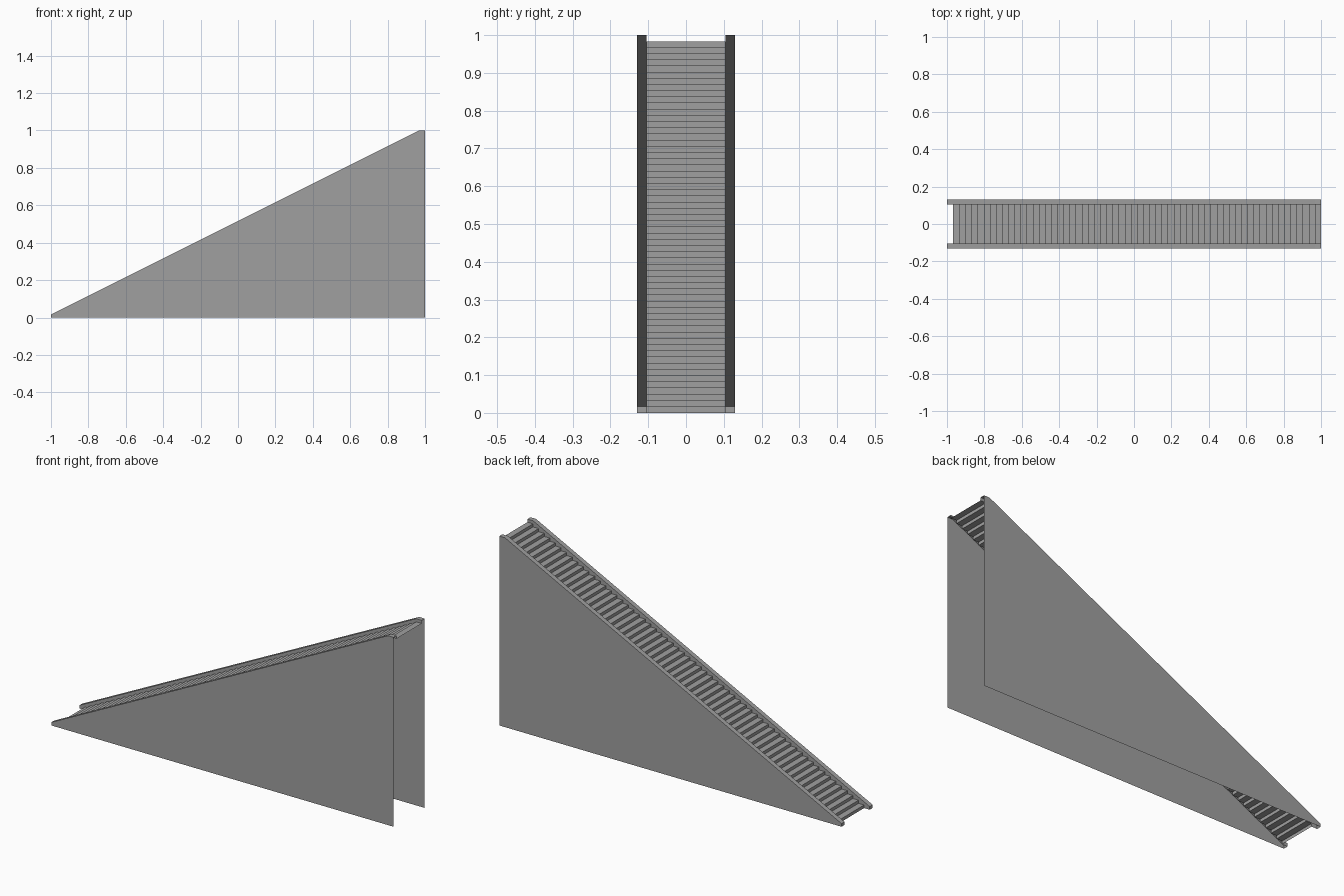
import bpy
import bmesh

cube = bpy.data.objects.get("Cube")
if cube:
    bpy.data.objects.remove(cube, do_unlink=True)

STEPS = 60
RISE = 1 / (STEPS + 1)
RUN = 2 * RISE
OUTER, INNER = 0.13, 0.105

grey = bpy.data.materials.new("plain grey")
grey.use_nodes = True
COLOUR = (0.35, 0.35, 0.35, 1)
grey.diffuse_color = COLOUR
grey.node_tree.nodes["Principled BSDF"].inputs["Base Color"].default_value = COLOUR


def make_object(name, faces):
    """Build an object of thin sheets from a list of corner loops."""
    bm = bmesh.new()
    for corners in faces:
        bm.faces.new([bm.verts.new(c) for c in corners])
    bmesh.ops.remove_doubles(bm, verts=bm.verts, dist=0.0001)
    mesh = bpy.data.meshes.new(name)
    bm.to_mesh(mesh)
    bm.free()
    mesh.materials.append(grey)
    obj = bpy.data.objects.new(name, mesh)
    bpy.context.collection.objects.link(obj)
    return obj


def strip(path, y0, y1):
    """Sweep an x-z path across the width from y0 to y1."""
    return [[(a[0], y0, a[1]), (a[0], y1, a[1]), (b[0], y1, b[1]), (b[0], y0, b[1])]
            for a, b in zip(path, path[1:])]


def step_x(k):
    return -1 + k * RUN


def rail_z(k):
    return min((k + 1) * RISE, 1)


# Open-backed flight of treads and risers
flight = []
for k in range(1, STEPS + 1):
    flight += [(step_x(k), (k - 1) * RISE), (step_x(k), k * RISE)]
flight.append((1, STEPS * RISE))
make_object("stair_flight", strip(flight, INNER, -INNER))

# Outline shared by the rail caps and side panels
cap = [(-1, 0), (-1, RISE), (1 - RUN, 1), (1, 1)]

for side, s in (("left_side", -1), ("right_side", 1)):
    # Outer panel down to the ground
    panel = [(x, s * OUTER, z) for x, z in cap + [(1, 0)]]
    if s > 0:
        panel.reverse()
    panel = panel[::-1]
    make_object(side + "_panel", [panel])

    # Sloping cap with its short upright front end
    low, high = sorted((s * INNER, s * OUTER))
    make_object(side + "_rail_cap", strip(cap, high, low))

    # Inner skirt from the cap down to each tread
    skirt = []
    for k in range(STEPS + 1):
        quad = [(step_x(k), k * RISE), (step_x(k + 1), k * RISE),
                (step_x(k + 1), rail_z(k + 1)), (step_x(k), rail_z(k))]
        face = [(x, s * INNER, z) for x, z in quad]
        skirt.append(face if s > 0 else face[::-1])
    make_object(side + "_inner_skirt", skirt)
